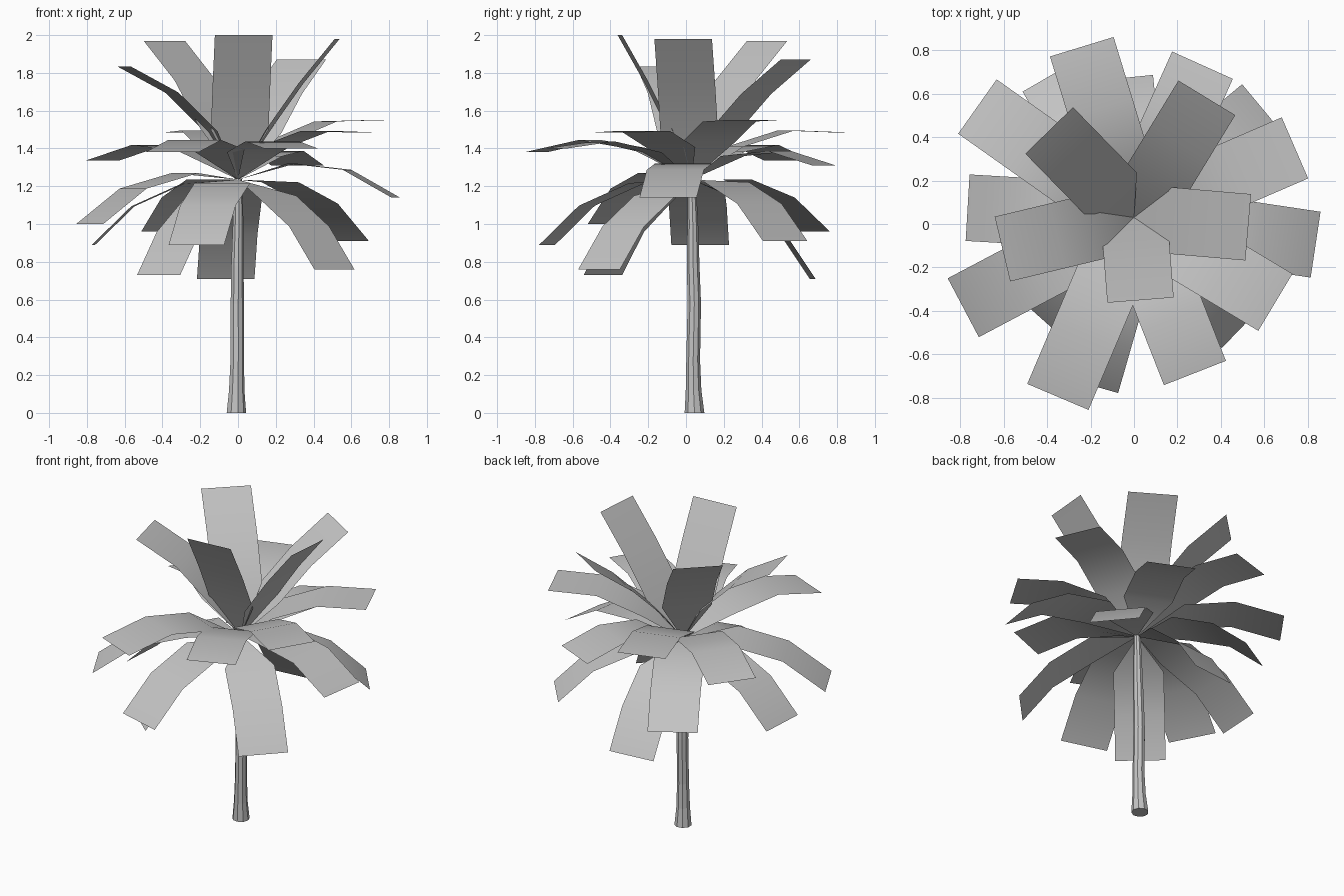
import bpy, bmesh, math
from mathutils import Vector

cube = bpy.data.objects.get("Cube")
if cube:
    bpy.data.objects.remove(cube)

grey = bpy.data.materials.new("plain grey")
grey.use_nodes = True
grey.diffuse_color = (0.55, 0.55, 0.55, 1)
grey.node_tree.nodes["Principled BSDF"].inputs["Base Color"].default_value = (0.55, 0.55, 0.55, 1)

CROWN = Vector((0.0, 0.03, 1.235))
HALF_WIDTH = 0.153


def finish(name, bm, smooth):
    mesh = bpy.data.meshes.new(name)
    bm.to_mesh(mesh)
    bm.free()
    mesh.materials.append(grey)
    for p in mesh.polygons:
        p.use_smooth = smooth
    obj = bpy.data.objects.new(name, mesh)
    bpy.context.collection.objects.link(obj)
    return obj


def frond(name, x, y, z, droop):
    """Strip of three equal lengths from the crown to a tip, bending down by droop degrees at each joint."""
    reach = Vector((x, y, z)) - CROWN
    out = Vector((reach.x, reach.y, 0)).normalized()
    side = Vector((-out.y, out.x, 0)) * HALF_WIDTH
    rise = math.atan2(reach.z, reach.dot(out))
    bend = math.radians(droop)
    length = reach.length / (1 + 2 * math.cos(bend))
    bm = bmesh.new()
    root = bm.verts.new(CROWN)
    p, last = CROWN.copy(), None
    for k in (1, 0, -1):
        a = rise + k * bend
        p = p + (out * math.cos(a) + Vector((0, 0, math.sin(a)))) * length
        pair = bm.verts.new(p - side), bm.verts.new(p + side)
        if last:
            bm.faces.new((last[0], pair[0], pair[1], last[1]))
        else:
            bm.faces.new((root, pair[0], pair[1]))
        last = pair
    finish(name, bm, True)


# Fronds by layer: tip x, y, z and droop per joint
layers = {
    "upper_frond": [(-0.39, 0.43, 1.97, 11), (0.335, 0.58, 1.87, 8), (0.525, -0.015, 1.98, 4),
                    (0.03, -0.35, 2.0, 3), (-0.605, -0.115, 1.835, 16)],
    "middle_frond": [(-0.24, 0.815, 1.485, 19), (-0.72, 0.54, 1.335, 22), (0.315, 0.73, 1.31, 22),
                     (0.74, 0.35, 1.55, 20), (0.835, -0.095, 1.14, 23), (0.65, -0.36, 1.485, 20),
                     (0.28, -0.685, 1.40, 20), (-0.35, -0.795, 1.38, 21)],
    "lower_frond": [(0.595, 0.525, 0.91, 20), (0.51, -0.46, 0.76, 17), (-0.22, -0.735, 0.89, 20),
                    (-0.785, -0.385, 1.0, 21), (-0.765, 0.075, 0.89, 20), (-0.42, -0.44, 0.73, 17),
                    (-0.38, 0.685, 0.96, 20), (-0.065, 0.67, 0.71, 17)],
}
for layer, tips in layers.items():
    for i, tip in enumerate(tips, 1):
        frond(f"{layer}_{i}", *tip)

# Trunk: centre x, y, height and radius of each ring
rings = [(-0.01, 0.045, 0.0, 0.053), (-0.008, 0.04, 0.12, 0.042), (-0.005, 0.038, 0.28, 0.037),
         (-0.005, 0.044, 0.58, 0.036), (-0.004, 0.038, 0.78, 0.034), (0.0, 0.036, 1.0, 0.029),
         (0.0, 0.03, 1.24, 0.022)]
SIDES = 9
bm = bmesh.new()
loops = [[bm.verts.new((x + r * math.cos(math.tau * i / SIDES), y + r * math.sin(math.tau * i / SIDES), z))
          for i in range(SIDES)] for x, y, z, r in rings]
for low, high in zip(loops, loops[1:]):
    for i in range(SIDES):
        j = (i + 1) % SIDES
        bm.faces.new((low[i], low[j], high[j], high[i]))
bm.faces.new(loops[0][::-1])
bm.faces.new(loops[-1])
finish("trunk", bm, False)
